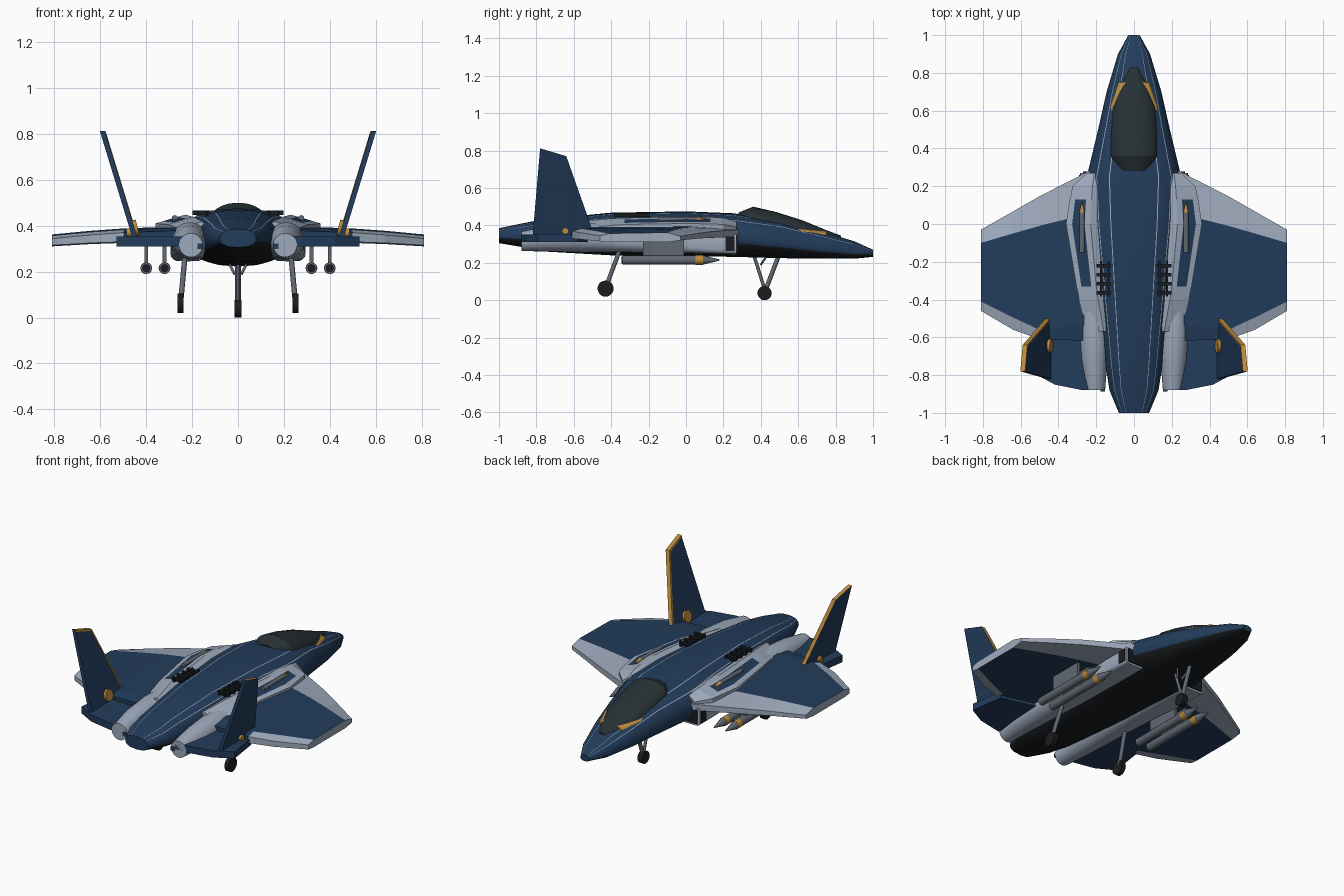
import bpy, bmesh, math
from mathutils import Vector

cube = bpy.data.objects.get("Cube")
if cube:
    bpy.data.objects.remove(cube, do_unlink=True)


def material(name, r, g, b):
    m = bpy.data.materials.new(name)
    m.use_nodes = True
    m.diffuse_color = (r, g, b, 1)
    m.node_tree.nodes["Principled BSDF"].inputs["Base Color"].default_value = (r, g, b, 1)
    return m


MATS = [material("navy blue", .016, .045, .105), material("pale grey", .34, .4, .5),
        material("belly black", .01, .012, .014), material("canopy dark", .02, .03, .034),
        material("gold", .5, .26, .045), material("steel grey", .12, .14, .17)]
BLUE, GREY, BLACK, CANOPY, GOLD, STEEL = range(6)


def finish(name, bm, mirror=False, smooth=True):
    bmesh.ops.recalc_face_normals(bm, faces=bm.faces)
    me = bpy.data.meshes.new(name)
    bm.to_mesh(me)
    bm.free()
    for m in MATS:
        me.materials.append(m)
    ob = bpy.data.objects.new(name, me)
    bpy.context.collection.objects.link(ob)
    if smooth:
        bpy.ops.object.select_all(action='DESELECT')
        ob.select_set(True)
        bpy.context.view_layer.objects.active = ob
        bpy.ops.object.shade_smooth_by_angle(angle=math.radians(32))
    if mirror:
        ob.modifiers.new("mirror", 'MIRROR')
    return ob


def loft(name, rings, rule, cap=GREY, **kw):
    """Skin closed rings; rule(row, column) gives each face its colour."""
    bm = bmesh.new()
    vs = [[bm.verts.new(p) for p in ring] for ring in rings]
    n = len(vs[0])
    for i in range(len(vs) - 1):
        for j in range(n):
            k = (j + 1) % n
            bm.faces.new((vs[i][j], vs[i][k], vs[i + 1][k], vs[i + 1][j])).material_index = rule(i, j)
    for ring in (vs[0], vs[-1]):
        bm.faces.new(ring).material_index = cap
    return finish(name, bm, **kw)


def oval(y, xc, w, zb, zs, zt, p, angles):
    """Superellipse section with separate upper and lower heights."""
    ring = []
    for a in angles:
        c, s = math.cos(math.radians(a)), math.sin(math.radians(a))
        h = zt - zs if s > 0 else zs - zb
        ring.append((xc + w * math.copysign(abs(c) ** (2 / p), c), y,
                     zs + h * math.copysign(abs(s) ** (2 / p), s)))
    return ring


def rod(name, a, b, r, mat, r2=None, sides=12, mirror=True):
    a, b = Vector(a), Vector(b)
    d = b - a
    bm = bmesh.new()
    bmesh.ops.create_cone(bm, cap_ends=True, segments=sides, radius1=r,
                          radius2=r if r2 is None else r2, depth=d.length)
    q = d.to_track_quat('Z', 'Y')
    for v in bm.verts:
        v.co = q @ v.co + (a + b) / 2
    for f in bm.faces:
        f.material_index = mat
    return finish(name, bm, mirror)


def box(name, centre, size, mat):
    bm = bmesh.new()
    bmesh.ops.create_cube(bm, size=1)
    for v in bm.verts:
        v.co = Vector(centre) + Vector(v.co[i] * size[i] for i in range(3))
    for f in bm.faces:
        f.material_index = mat
    return finish(name, bm, True, False)


# Fuselage, with two pinstripes per side and a dark belly
right = [-60, -32, -14, 0, 20, 40, 42, 52, 62, 63.5, 76]
angles = [-90] + right + [90] + [180 - a for a in reversed(right)]
stripes = (40, 62, 138, 116.5)


def body_rule(i, j):
    a = angles[j]
    if a in (40, 62, 116.5, 138):
        return GREY
    return BLACK if a < -30 or a >= 212 else BLUE


body = [(1, .03, .232, .25, .27), (.9, .085, .222, .255, .315), (.7, .145, .222, .28, .375),
        (.5, .19, .225, .31, .43), (.25, .25, .232, .34, .465), (0, .235, .235, .36, .475),
        (-.4, .19, .24, .36, .468), (-.75, .15, .26, .35, .435), (-.88, .13, .285, .345, .41),
        (-1, .08, .305, .345, .385)]
loft("fuselage", [oval(y, 0, w, b, s, t, 2.4, angles) for y, w, b, s, t in body],
     body_rule, cap=BLUE)

# Canopy and its gold sill
dome = [(.83, .02, .325, .345), (.75, .07, .335, .375), (.62, .115, .355, .428),
        (.48, .132, .375, .472), (.36, .13, .4, .5), (.28, .08, .42, .468)]
half = range(0, 360, 15)
loft("canopy", [oval(y, 0, w, s - .03, s, t, 2.2, half) for y, w, s, t in dome],
     lambda i, j: CANOPY, cap=CANOPY)
loft("canopy_sill", [oval(y, 0, w + .012, s - .03, s, s + .035, 3, half) for y, w, s, t in dome[1:5]],
     lambda i, j: GOLD, cap=GOLD)

# Engine nacelles running from boxy intakes to round nozzles
pods = [(.27, .22, .065, .055, .3, 6), (.1, .22, .075, .06, .31, 5), (-.2, .21, .08, .07, .325, 3),
        (-.55, .21, .08, .08, .335, 2), (-.72, .21, .07, .07, .33, 2), (-.88, .205, .052, .052, .315, 2)]
loft("engine_nacelle", [oval(y, x, w, z - h, z, z + h, p, half) for y, x, w, h, z, p in pods],
     lambda i, j: GREY, mirror=True)
box("intake_mouth", (.22, .273, .3), (.1, .008, .085), BLACK)
box("intake_side_opening", (.286, .235, .3), (.008, .05, .075), BLACK)
box("nozzle_vent", (.165, -.882, .31), (.025, .008, .025), BLUE)

# Shoulder strakes with a blue inset panel
shoulders = [(.27, .21, .25, .42, .39), (.2, .22, .325, .44, .405), (.13, .225, .34, .445, .408),
             (0, .23, .36, .448, .41), (-.33, .2, .305, .44, .405), (-.4, .19, .29, .437, .4),
             (-.57, .16, .25, .42, .38)]
rings = []
for y, a, b, zt, zo in shoulders:
    top = [(a + (b - a) * t, y, zt + (zo - zt) * t) for t in (0, .25, .75, 1)]
    rings.append([(.1, y, zt - .04)] + top + [(b, y, zo - .06), (.1, y, .33)])
loft("shoulder_strake", rings, lambda i, j: BLUE if j == 2 and i in (2, 3) else GREY,
     mirror=True, smooth=False)
for i in range(4):
    box("shoulder_louvre", (.16, -.22 - i * .048, .456), (.075, .018, .02), BLACK)
for x in (.135, .175):
    box("louvre_rail", (x, -.29, .455), (.01, .19, .02), BLACK)
rod("shoulder_store", (.275, -.15, .432), (.275, .06, .432), .014, STEEL)
rod("shoulder_store_tip", (.275, .06, .432), (.275, .12, .432), .014, GOLD, 0)

# Main wings with pale leading and trailing bands
span = [(.18, .31, .07, -.52, -.62, .4, .33), (.5, .147, -.01, -.56, -.61, .388, .325),
        (.64, .067, -.05, -.495, -.56, .378, .32), (.81, -.03, -.1, -.41, -.46, .362, .31)]
rings = []
for x, le, l2, t2, te, zt, zb in span:
    rings.append([(x, le, zt - .02), (x, l2, zt), (x, t2, zt - .005), (x, te, zt - .018),
                  (x, te, zb + .005), (x, t2, zb), (x, l2, zb), (x, le, zb + .01)])
loft("main_wing", rings,
     lambda i, j: BLUE if j in (1, 5) or (i == 0 and j in (2, 3, 4)) else GREY,
     mirror=True, smooth=False)

# Tailplanes
plan = [(.18, -.5), (.5, -.58), (.53, -.79), (.42, -.85), (.27, -.88), (.18, -.88)]
loft("tailplane", [[(x, y, z) for x, y in plan] for z in (.31, .352)],
     lambda i, j: BLUE, cap=BLUE, mirror=True, smooth=False)


# Canted fins with gold leading edge and tip
def fin_point(y, z, off=0):
    return (.45 + (z - .35) * .305 + off, y, z)


fin = [(-.82, .345), (-.49, .345), (-.64, .77), (-.78, .812)]
loft("tail_fin", [[fin_point(y, z, o) for y, z in fin] for o in (-.011, .011)],
     lambda i, j: GOLD if j in (1, 2) else BLUE, cap=BLUE, mirror=True, smooth=False)
trim = [(-.495, .36), (-.64, .77), (-.78, .812), (-.779, .802), (-.647, .762), (-.507, .36)]
loft("fin_gold_trim", [[fin_point(y, z, o) for y, z in trim] for o in (-.014, -.008)],
     lambda i, j: GOLD, cap=GOLD, mirror=True, smooth=False)
rod("fin_root_disc", (.437, -.645, .392), (.46, -.645, .386), .036, GOLD)
rod("fin_root_peg", (.46, -.645, .37), (.485, -.645, .37), .018, GOLD)

# Underwing stores
for x in (.32, .4):
    rod("missile_body", (x, -.34, .215), (x, .05, .215), .025, STEEL)
    rod("missile_band", (x, .05, .215), (x, .09, .215), .026, GOLD)
    rod("missile_nose", (x, .09, .215), (x, .18, .215), .025, STEEL, .003)
    rod("missile_tail", (x, -.345, .215), (x, -.34, .215), .018, BLACK)
    box("missile_pylon", (x, -.12, .28), (.016, .22, .09), STEEL)

# Landing gear
rod("nose_wheel", (-.016, .42, .038), (.016, .42, .038), .038, BLACK, sides=20, mirror=False)
rod("nose_strut", (0, .42, .04), (0, .5, .25), .012, STEEL, mirror=False)
rod("nose_brace", (0, .42, .06), (0, .36, .25), .009, STEEL, mirror=False)
rod("nose_side_link", (.015, .4, .19), (.045, .44, .25), .006, STEEL)
rod("main_wheel", (.237, -.43, .062), (.264, -.43, .062), .043, BLACK, sides=20)
rod("main_strut", (.25, -.43, .065), (.23, -.35, .28), .012, STEEL)
